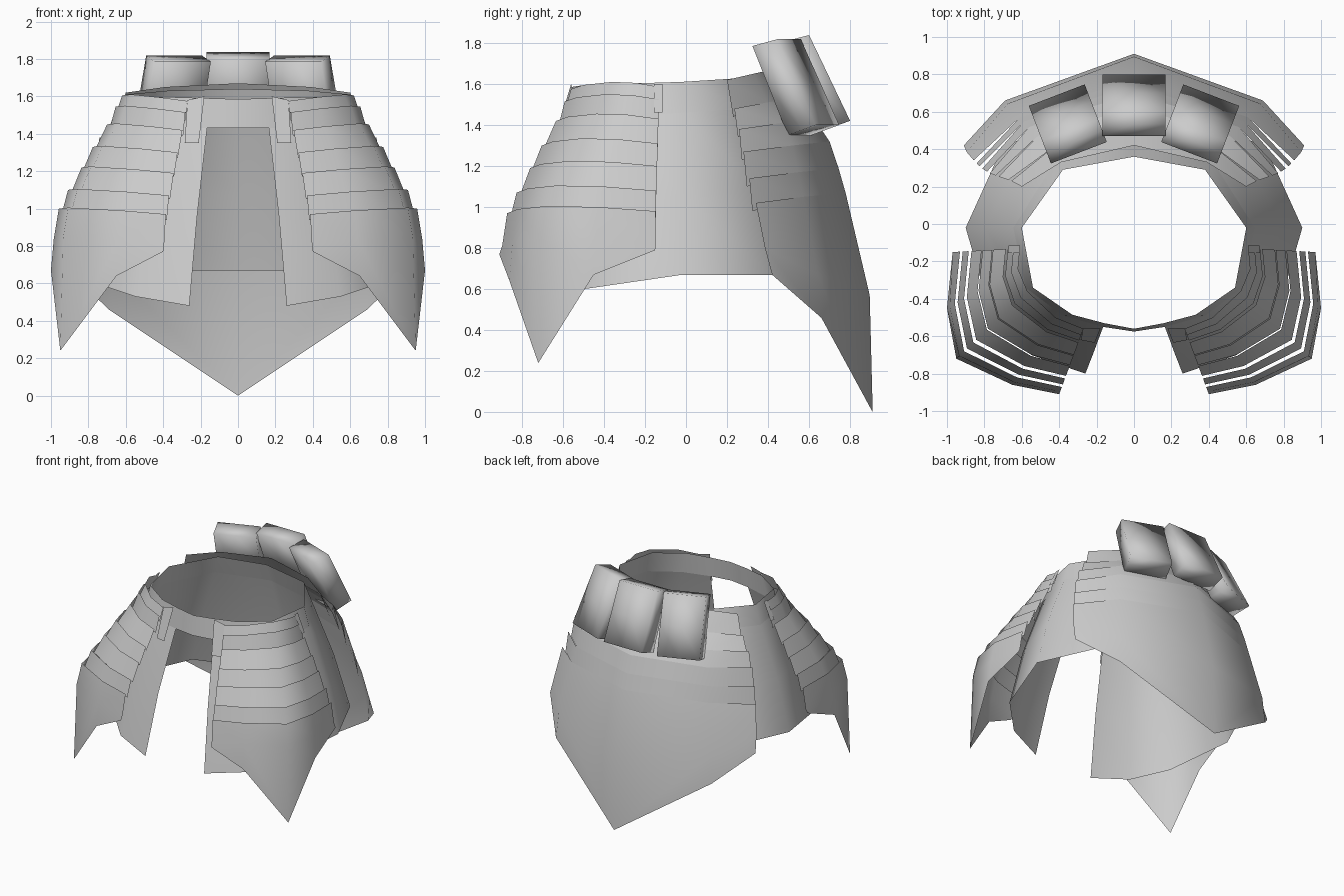
import bpy, bmesh, math
from mathutils import Vector, Matrix

cube = bpy.data.objects.get("Cube")
if cube:
    bpy.data.objects.remove(cube)

grey = bpy.data.materials.new("plain_grey")
grey.use_nodes = True
grey.diffuse_color = (0.6, 0.6, 0.6, 1)
grey.node_tree.nodes["Principled BSDF"].inputs["Base Color"].default_value = grey.diffuse_color


def finish(name, bm, mirror=True, angle=60):
    mesh = bpy.data.meshes.new(name)
    bm.to_mesh(mesh)
    bm.free()
    mesh.materials.append(grey)
    obj = bpy.data.objects.new(name, mesh)
    bpy.context.collection.objects.link(obj)
    bpy.ops.object.select_all(action='DESELECT')
    obj.select_set(True)
    bpy.context.view_layer.objects.active = obj
    bpy.ops.object.shade_smooth_by_angle(angle=math.radians(angle))
    if mirror:
        mod = obj.modifiers.new("mirror", 'MIRROR')
        mod.use_clip = True


def sheet(name, rows):
    """Open sheet from rows of points, top row first, running front to back."""
    bm = bmesh.new()
    grid = [[bm.verts.new(p) for p in row] for row in rows]
    for up, low in zip(grid, grid[1:]):
        for i in range(len(up) - 1):
            bm.faces.new((up[i], low[i], low[i + 1], up[i + 1]))
    finish(name, bm)


def blend(a, b, t, z):
    return (a[0] + (b[0] - a[0]) * t, a[1] + (b[1] - a[1]) * t, z)


# Waist belt, closed all round
belt_top = [(0, -.56, 1.585), (.16, -.53, 1.59), (.33, -.485, 1.595), (.54, -.34, 1.60),
            (.60, -.02, 1.61), (.38, .29, 1.63), (0, .36, 1.64)]
belt_low = [(0, -.575, 1.43), (.165, -.55, 1.43), (.38, -.49, 1.43), (.58, -.34, 1.44),
            (.645, -.02, 1.46), (.43, .32, 1.48), (0, .42, 1.49)]
sheet("waist_belt", [belt_top, belt_low])

# Under skirt with the open front
hem = [(.26, -.80, .48), (.55, -.70, .53), (.76, -.50, .60),
       (.90, -.02, .67), (.70, .42, .67), (0, .66, .67)]
skirt_top = belt_low[1:]
middle = []
for a, b in zip(skirt_top, hem):
    m = (Vector(a) + Vector(b)) / 2
    middle.append((m.x * 1.03, m.y * 1.03, m.z))
sheet("under_skirt", [skirt_top, middle, hem])

# Hip lames, each lower one overlapping the one above on the outside
hip_top = [(.27, -.56), (.42, -.50), (.57, -.36), (.62, -.24), (.61, -.13)]
hip_low = [(.40, -.91), (.65, -.86), (.95, -.72), (1.0, -.45), (.97, -.15)]
dip = [-.03, -.01, .005, .0, -.02]


def hip_row(t, z):
    return [blend(a, b, t, z + d) for a, b, d in zip(hip_top, hip_low, dip)]


lames = [(1.605, .0, 1.50, .09), (1.545, .09, 1.42, .18), (1.45, .21, 1.30, .40),
         (1.33, .41, 1.20, .555), (1.22, .57, 1.08, .72), (1.10, .76, .97, .85)]
for i, (z1, t1, z2, t2) in enumerate(lames):
    sheet("hip_lame_%d" % (i + 1), [hip_row(t1, z1), hip_row(t2, z2)])

point_z = [.77, .64, .24, .67, .79]
hip_hem = [(x, y, z) for (x, y), z in zip(hip_low, point_z)]
sheet("hip_pointed_lame", [hip_row(.89, 1.0), hip_row(.96, .84), hip_hem])

# Hanging tabs at the belt
sheet("front_tab", [[(.18, -.56, 1.6), (.27, -.555, 1.58)],
                    [(.21, -.635, 1.35), (.285, -.62, 1.35)]])
sheet("side_tab", [[(.61, -.155, 1.6), (.61, -.115, 1.6)],
                   [(.675, -.155, 1.46), (.67, -.115, 1.46)]])

# Back plate: bands split apart at the sides and joined across the back
back_top = [(.60, .20), (.39, .33), (0, .42)]
back_low = [(.91, .42), (.69, .66), (0, .91)]
lift = [-.02, .01, .03]


def back_row(side_t, inner_t, z, drop=0):
    """Row with its own reach at the side edge, which bows towards the front."""
    row = []
    for i in range(3):
        t = inner_t if i else side_t
        x, y, h = blend(back_top[i], back_low[i], t, z + lift[i])
        if i == 0:
            y -= .36 * t * t * (1 - t)
            h -= drop
        row.append((x, y, h))
    return row


levels = [(0, 0, 1.64), (.20, .20, 1.50), (.42, .42, 1.40), (.57, .57, 1.29),
          (.70, .66, 1.16), (.80, .73, 1.04)]
for i, ((t1, k1, z1), (t2, k2, z2)) in enumerate(zip(levels, levels[1:])):
    sheet("back_lame_%d" % (i + 1), [back_row(t1 + (.03 if i else 0), k1, z1),
                                     back_row(t2 - .02, k2, z2, .04)])

back_mid = [blend(a, b, t, z) for a, b, t, z in
            zip(back_top, back_low, (.95, .95, .97), (.80, .67, .57))]
back_mid[0] = (back_mid[0][0], .385, .80)
back_hem = [(x, y, z) for (x, y), z in zip(back_low, (.67, .46, 0))]
sheet("back_pointed_plate", [back_row(.83, .73, 1.04), back_mid, back_hem])

# Three tilted back pouches, softly shaded
inner_top, outer_top = Vector((0, -.165, 1.805)), Vector((0, -.035, 1.838))
inner_low, outer_low = Vector((0, .02, 1.37)), Vector((0, .165, 1.42))


def pouch(name, x, y, turn, drop, half):
    bm = bmesh.new()
    bmesh.ops.create_cube(bm, size=2)
    bmesh.ops.subdivide_edges(bm, edges=bm.edges[:], cuts=1, use_grid_fill=True)
    place = Matrix.Translation((x, y, -drop)) @ Matrix.Rotation(math.radians(turn), 4, 'Z')
    for v in bm.verts:
        a, b, c = v.co
        low = inner_low.lerp(outer_low, (b + 1) / 2)
        top = inner_top.lerp(outer_top, (b + 1) / 2)
        p = low.lerp(top, (c + 1) / 2)
        p.x = a * half
        v.co = place @ p
    finish(name, bm, False, 180)


pouch("back_pouch_middle", 0, .635, 0, 0, .169)
for side, label in ((1, "left"), (-1, "right")):
    pouch("back_pouch_" + label, side * .354, .535, -21 * side, .02, .16)
